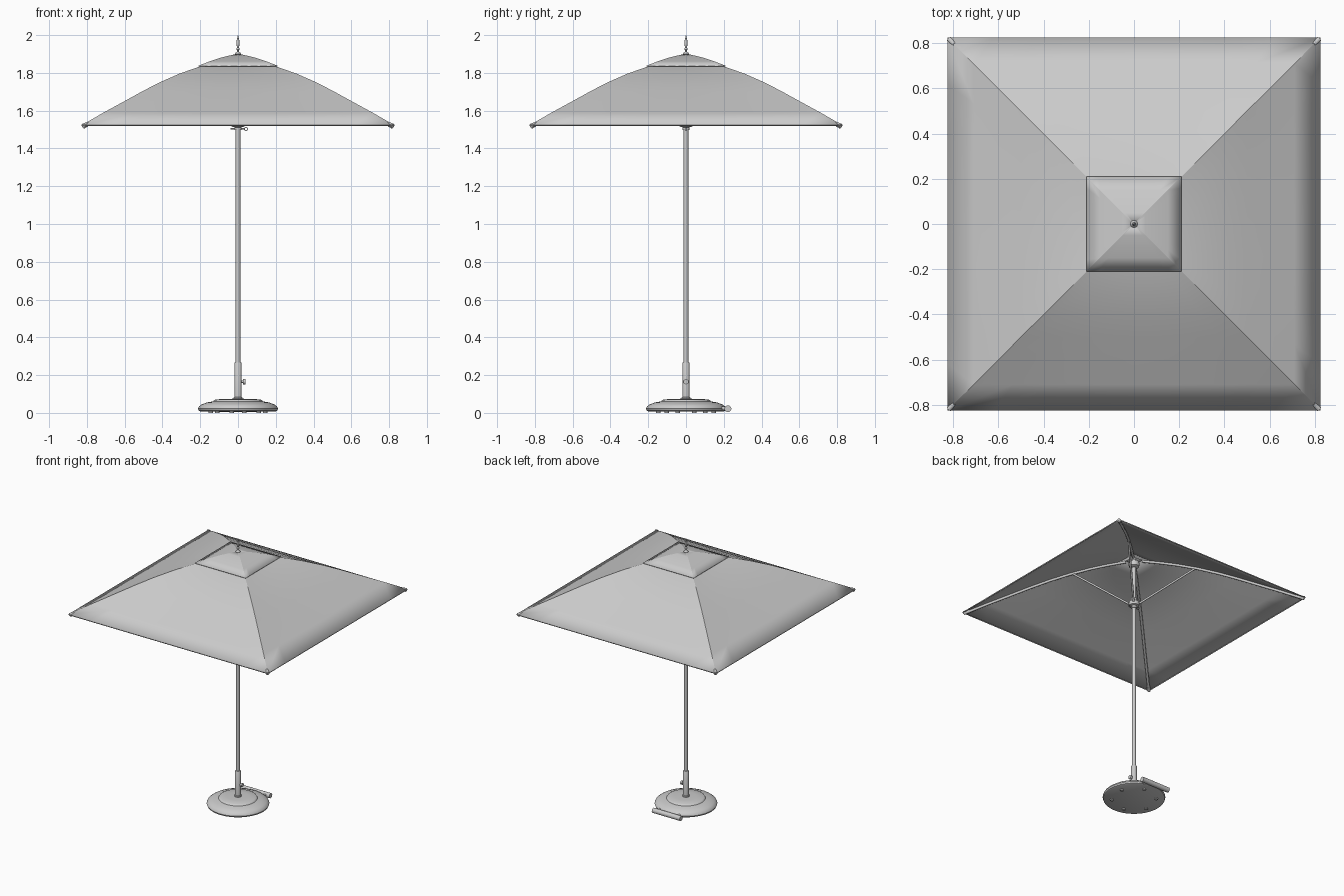
import bpy, bmesh, math
from mathutils import Vector

cube = bpy.data.objects.get("Cube")
if cube:
    bpy.data.objects.remove(cube, do_unlink=True)

GREY = (0.6, 0.6, 0.6, 1)
mat = bpy.data.materials.new("plain grey")
mat.use_nodes = True
mat.diffuse_color = GREY
mat.node_tree.nodes["Principled BSDF"].inputs["Base Color"].default_value = GREY


def finish(name, bm, angle=35):
    """Turn a bmesh into a smooth-shaded object."""
    bmesh.ops.remove_doubles(bm, verts=bm.verts, dist=0.0001)
    bmesh.ops.recalc_face_normals(bm, faces=bm.faces)
    mesh = bpy.data.meshes.new(name)
    bm.to_mesh(mesh)
    bm.free()
    mesh.materials.append(mat)
    ob = bpy.data.objects.new(name, mesh)
    bpy.context.collection.objects.link(ob)
    bpy.ops.object.select_all(action="DESELECT")
    ob.select_set(True)
    bpy.context.view_layer.objects.active = ob
    bpy.ops.object.shade_smooth_by_angle(angle=math.radians(angle))
    return ob


def loft(bm, rings, caps=False):
    """Join equal closed rings of points with quads."""
    loops = [[bm.verts.new(p) for p in ring] for ring in rings]
    n = len(loops[0])
    for a, b in zip(loops, loops[1:]):
        for i in range(n):
            j = (i + 1) % n
            bm.faces.new((a[i], a[j], b[j], b[i]))
    if caps:
        bm.faces.new(loops[0])
        bm.faces.new(loops[-1])


def lathe(name, profile, sides=32):
    """Revolve (radius, height) points around the z axis."""
    bm = bmesh.new()
    turns = [math.tau * i / sides for i in range(sides)]
    loft(bm, [[(r * math.cos(t), r * math.sin(t), z) for t in turns]
              for r, z in profile], caps=True)
    return finish(name, bm)


def tube(name, path, radius, sides=12):
    """Sweep a round section along a path."""
    bm = bmesh.new()
    pts = [Vector(p) for p in path]
    rings = []
    for i, p in enumerate(pts):
        along = pts[min(i + 1, len(pts) - 1)] - pts[max(i - 1, 0)]
        turn = along.to_track_quat("Z", "Y")
        rings.append([p + turn @ Vector((radius * math.cos(a), radius * math.sin(a), 0))
                      for a in (math.tau * k / sides for k in range(sides))])
    loft(bm, rings, caps=True)
    return finish(name, bm)


def fabric(name, profile, sag, steps=8):
    """Four-panel cloth: (half width, hip height) rings, dipping between the hips."""
    bm = bmesh.new()
    corners = [(-1, -1), (1, -1), (1, 1), (-1, 1)]
    rings = []
    for w, z in profile:
        ring = []
        for k, (ax, ay) in enumerate(corners):
            bx, by = corners[(k + 1) % 4]
            for s in range(steps):
                t = s / steps
                dip = sag * 4 * t * (1 - t) * math.sin(math.pi * w / 0.825)
                ring.append((w * (ax + (bx - ax) * t), w * (ay + (by - ay) * t), z - dip))
        rings.append(ring)
    loft(bm, rings)
    ob = finish(name, bm, 15)
    solid = ob.modifiers.new("cloth thickness", "SOLIDIFY")
    solid.thickness = 0.004
    solid.offset = -1
    return ob


# Canopy and vent cap
hip = [(0.825, 1.525), (0.71, 1.591), (0.6, 1.651), (0.5, 1.706), (0.41, 1.752),
       (0.31, 1.796), (0.21, 1.831), (0.13, 1.853), (0.04, 1.873)]
fabric("canopy", hip, 0.008)
fabric("vent_cap", [(0.21, 1.838), (0.15, 1.861), (0.1, 1.878), (0.05, 1.891), (0.006, 1.9)], 0)

# Hem folded under the edge of the canopy
fabric("canopy_hem", [(0.824, 1.524), (0.822, 1.518)], 0)

# Ribs, struts and rib tips on the four diagonals
for i, (sx, sy) in enumerate([(1, -1), (1, 1), (-1, 1), (-1, -1)]):
    rib = [(sx * w * 0.99, sy * w * 0.99, z - 0.011) for w, z in hip]
    tube(f"rib_{i + 1}", rib, 0.009)
    tube(f"strut_{i + 1}", [(sx * 0.02, sy * 0.02, 1.53), (sx * 0.29, sy * 0.29, 1.785)], 0.007)
    tube(f"rib_tip_{i + 1}", [(sx * 0.79, sy * 0.79, 1.531), (sx * 0.819, sy * 0.819, 1.52)], 0.012)

# Pole, hubs and finial
lathe("pole", [(0.0125, 0.07), (0.0125, 1.9)], 24)
lathe("top_hub", [(0.018, 1.815), (0.034, 1.822), (0.038, 1.84), (0.034, 1.858), (0.018, 1.866)])
lathe("runner_hub", [(0.019, 1.497), (0.019, 1.512), (0.034, 1.516), (0.038, 1.53),
                     (0.034, 1.546), (0.019, 1.55), (0.019, 1.575)])
lathe("finial", [(0.014, 1.893), (0.016, 1.9), (0.012, 1.907), (0.005, 1.912), (0.005, 1.918),
                 (0.009, 1.923), (0.009, 1.929), (0.005, 1.935), (0.007, 1.945),
                 (0.009, 1.957), (0.007, 1.972), (0.003, 1.99), (0.001, 2.0)], 16)

# Locking pin with a pull ring under the runner
tube("locking_pin", [(-0.04, 0, 1.503), (0.036, 0, 1.503)], 0.004, 8)
tube("pin_ring", [(0.042 + 0.009 * math.cos(a), 0, 1.503 + 0.009 * math.sin(a))
                  for a in (math.tau * k / 16 for k in range(17))], 0.002, 6)

# Base, sleeve and clamp knob
lathe("base", [(0.2, 0.008), (0.208, 0.012), (0.212, 0.022), (0.207, 0.034), (0.192, 0.045),
               (0.165, 0.055), (0.132, 0.061), (0.128, 0.067), (0.12, 0.071),
               (0.07, 0.074), (0.024, 0.075)], 64)
lathe("sleeve", [(0.024, 0.07), (0.024, 0.08), (0.0195, 0.085), (0.0195, 0.262), (0.017, 0.266)], 24)
tube("clamp_stem", [(0.015, 0, 0.165), (0.03, 0, 0.165)], 0.006)
tube("clamp_knob", [(0.026, 0, 0.165), (0.039, 0, 0.165)], 0.014, 16)

# Feet under the base
for i in range(6):
    a = math.tau * i / 6 + 0.3
    x, y = 0.15 * math.cos(a), 0.15 * math.sin(a)
    tube(f"foot_{i + 1}", [(x, y, 0), (x, y, 0.012)], 0.012)

# Roller and its brackets behind the base
tube("roller", [(-0.115, 0.222, 0.022), (0.115, 0.222, 0.022)], 0.018, 20)
for side, x in (("left", 0.08), ("right", -0.08)):
    tube(f"roller_bracket_{side}", [(x, 0.16, 0.026), (x, 0.222, 0.022)], 0.01)
